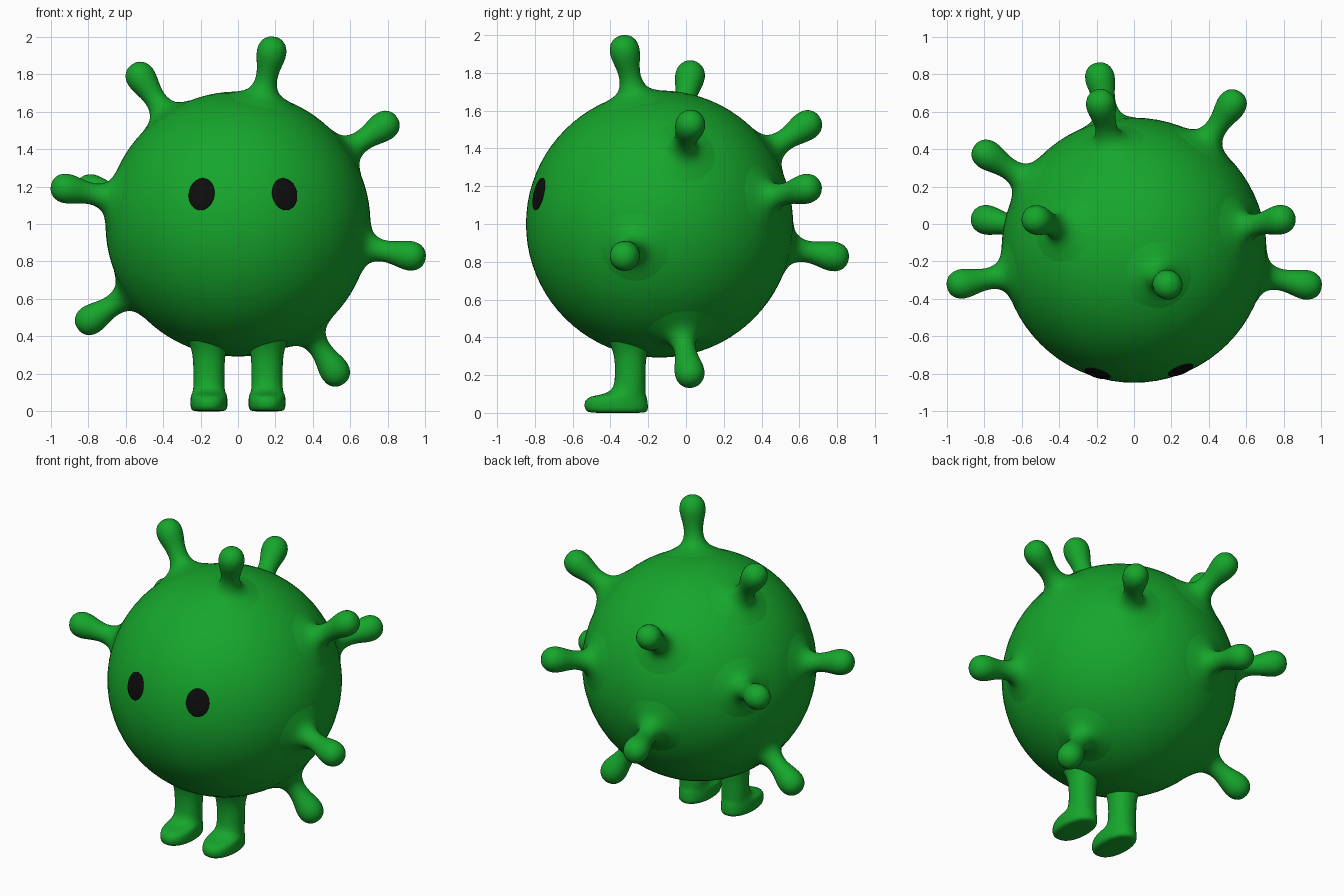
import bpy, bmesh
from math import cos, sin, pi, copysign, sqrt
from mathutils import Vector

if "Cube" in bpy.data.objects:
    bpy.data.objects.remove(bpy.data.objects["Cube"])

CENTER = Vector((0, -0.14, 1.0))
R = 0.707


def material(name, color):
    m = bpy.data.materials.new(name)
    m.diffuse_color = color
    m.use_nodes = True
    m.node_tree.nodes["Principled BSDF"].inputs["Base Color"].default_value = m.diffuse_color
    return m


GREEN = material("green", (0.008, 0.38, 0.025, 1))
BLACK = material("black", (0.004, 0.004, 0.004, 1))


def finish(bm, name, mat, subsurf=0):
    bmesh.ops.recalc_face_normals(bm, faces=bm.faces)
    me = bpy.data.meshes.new(name)
    bm.to_mesh(me)
    bm.free()
    for p in me.polygons:
        p.use_smooth = True
    me.materials.append(mat)
    ob = bpy.data.objects.new(name, me)
    bpy.context.collection.objects.link(ob)
    if subsurf:
        s = ob.modifiers.new("smooth", 'SUBSURF')
        s.levels = s.render_levels = subsurf
    return ob


def skin(rings, end):
    """Bridge equal-sized rings of points and close the last one on a point."""
    bm = bmesh.new()
    loops = [[bm.verts.new(p) for p in ring] for ring in rings]
    n = len(loops[0])
    for a, b in zip(loops, loops[1:]):
        for i in range(n):
            j = (i + 1) % n
            bm.faces.new((a[i], a[j], b[j], b[i]))
    tip = bm.verts.new(end)
    for i in range(n):
        bm.faces.new((loops[-1][i], loops[-1][(i + 1) % n], tip))
    return bm


def align(ob, direction):
    ob.rotation_mode = 'QUATERNION'
    ob.rotation_quaternion = direction.to_track_quat('Z', 'Y')


# Round body
bm = bmesh.new()
bmesh.ops.create_uvsphere(bm, u_segments=72, v_segments=40, radius=R)
finish(bm, "body", GREEN).location = CENTER

# Knobbed spikes: (radius, distance from body centre), flared at the base
PROFILE = [(0.21, 0.672), (0.15, 0.697), (0.11, 0.714), (0.08, 0.737),
           (0.063, 0.77), (0.056, 0.81), (0.062, 0.86), (0.076, 0.91),
           (0.083, 0.957), (0.071, 1.003), (0.04, 1.030)]
KNOBS = [(0.18, -0.325, 1.92), (-0.53, 0.025, 1.80), (0.79, 0.025, 1.53),
         (0.92, -0.325, 0.83), (0.52, 0.02, 0.21), (-0.80, 0.025, 0.48),
         (-0.92, -0.32, 1.19), (-0.80, 0.38, 1.19), (0.53, 0.65, 1.19),
         (-0.18, 0.77, 0.83), (-0.18, 0.65, 1.53)]
for k, knob in enumerate(KNOBS):
    rings = [[(r * cos(2 * pi * i / 20), r * sin(2 * pi * i / 20), h)
              for i in range(20)] for r, h in PROFILE]
    spike = finish(skin(rings, (0, 0, 1.038)), f"spike_{k + 1}", GREEN, 1)
    spike.location = CENTER
    align(spike, Vector(knob) - CENTER)

# Leg and foot: (height, front y, back y, half width), mirrored across x
SECTIONS = [(0.39, -0.415, -0.175, 0.118), (0.33, -0.387, -0.203, 0.092),
            (0.27, -0.376, -0.214, 0.084), (0.16, -0.376, -0.214, 0.083),
            (0.12, -0.392, -0.214, 0.084), (0.097, -0.44, -0.213, 0.09),
            (0.088, -0.51, -0.208, 0.096), (0.065, -0.54, -0.203, 0.1),
            (0.025, -0.54, -0.198, 0.1), (0.003, -0.525, -0.205, 0.093),
            (0.0, -0.48, -0.24, 0.06)]


def oval(z, front, back, hw, n=24):
    pts = []
    for i in range(n):
        c, s = cos(2 * pi * i / n), sin(2 * pi * i / n)
        x, y = (copysign(abs(v) ** 0.92, v) for v in (c, s))
        pts.append((0.155 + hw * x, (front + back) / 2 + (back - front) / 2 * y, z))
    return pts


legs = finish(skin([oval(*s) for s in SECTIONS], (0.155, -0.36, 0)), "legs", GREEN)
legs.modifiers.new("mirror", 'MIRROR')
sub = legs.modifiers.new("smooth", 'SUBSURF')
sub.levels = sub.render_levels = 1

# Oval eyes lying on the body surface
for name, x in (("left_eye", -0.195), ("right_eye", 0.25)):
    z = 0.16
    d = Vector((x, -sqrt(R * R - x * x - z * z), z)).normalized()
    bm = bmesh.new()
    bmesh.ops.create_uvsphere(bm, u_segments=32, v_segments=16, radius=1)
    eye = finish(bm, name, BLACK)
    eye.scale = (0.072, 0.088, 0.014)
    eye.location = CENTER + d * (R - 0.003)
    align(eye, d)
